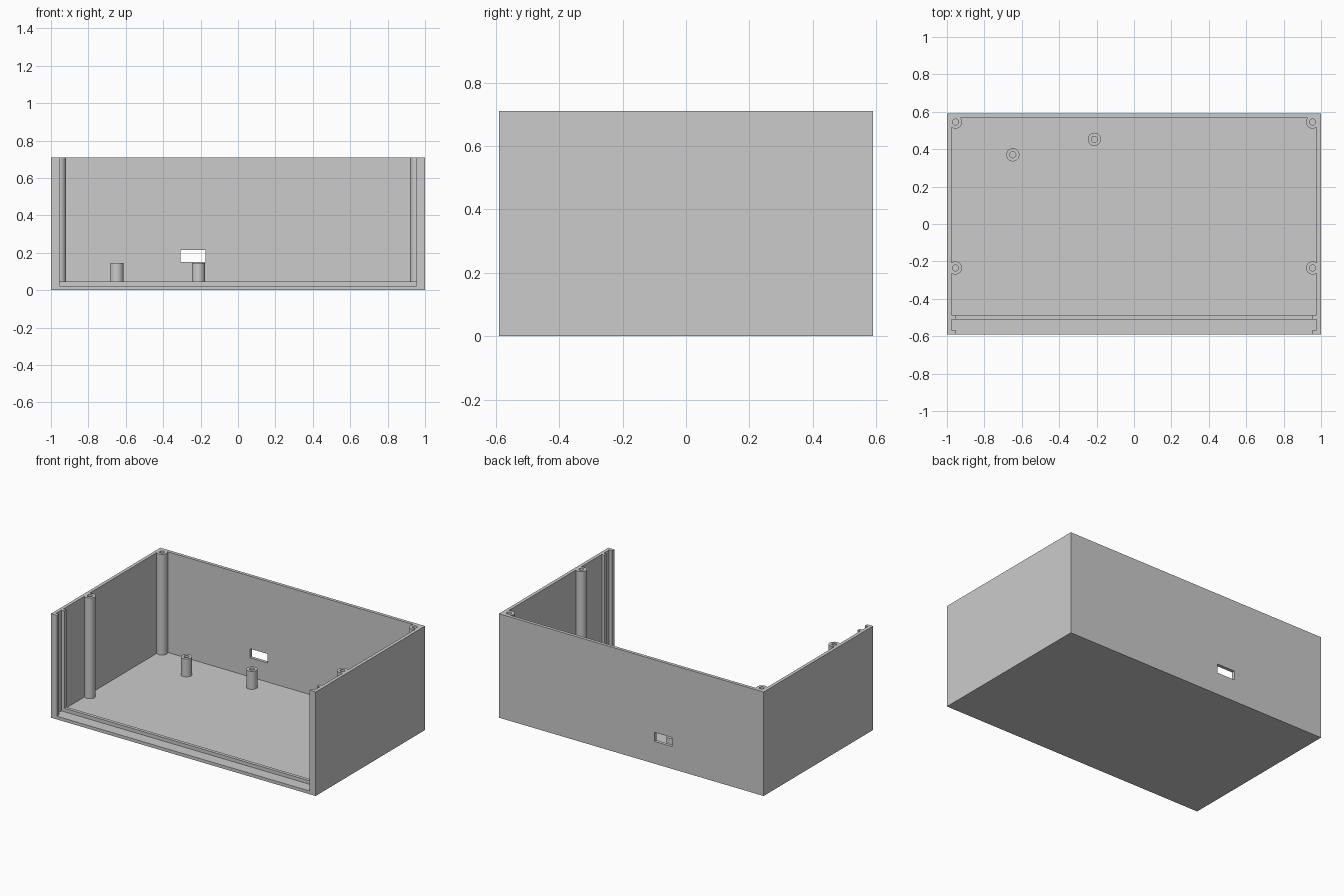
import bpy
from math import radians

default = bpy.data.objects.get("Cube")
if default:
    bpy.data.objects.remove(default, do_unlink=True)

HEIGHT, FLOOR, OVER = 0.71, 0.022, 0.85
POST_R, HOLE_R = 0.035, 0.016

grey = bpy.data.materials.new("plain grey")
colour = (0.6, 0.6, 0.6, 1)
grey.diffuse_color = colour
grey.use_nodes = True
grey.node_tree.nodes["Principled BSDF"].inputs["Base Color"].default_value = colour


def box(name, x, y, z):
    """Box from (min, max) ranges on each axis."""
    bpy.ops.mesh.primitive_cube_add(
        size=1, location=[(a + b) / 2 for a, b in (x, y, z)])
    ob = bpy.context.object
    ob.name = name
    ob.scale = [b - a for a, b in (x, y, z)]
    bpy.ops.object.transform_apply(location=True, rotation=False, scale=True)
    ob.data.materials.append(grey)
    return ob


def rod(name, xy, radius, bottom, top):
    """Upright cylinder."""
    bpy.ops.mesh.primitive_cylinder_add(
        vertices=40, radius=radius, depth=top - bottom,
        location=(*xy, (bottom + top) / 2))
    ob = bpy.context.object
    ob.name = name
    bpy.ops.object.transform_apply(location=True, rotation=False, scale=False)
    ob.data.materials.append(grey)
    return ob


def combine(target, tool, operation):
    """Apply a boolean and discard the tool."""
    mod = target.modifiers.new(tool.name, "BOOLEAN")
    mod.object, mod.operation, mod.solver = tool, operation, "EXACT"
    bpy.ops.object.select_all(action="DESELECT")
    bpy.context.view_layer.objects.active = target
    target.select_set(True)
    bpy.ops.object.modifier_apply(modifier=mod.name)
    bpy.data.objects.remove(tool, do_unlink=True)


def cut(target, *ranges):
    combine(target, box("cutter", *ranges), "DIFFERENCE")


def smooth(ob):
    bpy.ops.object.select_all(action="DESELECT")
    bpy.context.view_layer.objects.active = ob
    ob.select_set(True)
    bpy.ops.object.shade_smooth_by_angle(angle=radians(30))


# Enclosure: main cavity, open front and panel groove
case = box("enclosure", (-1, 1), (-0.59, 0.59), (0, OVER))
inner, mouth = (-0.977, 0.977), (-0.955, 0.955)
cut(case, inner, (-0.487, 0.568), (FLOOR, 1))
cut(case, mouth, (-1, -0.48), (0.046, 1))
cut(case, inner, (-0.567, -0.51), (FLOOR, 1))
cut(case, mouth, (-1, -0.55), (FLOOR, 1))

# Connector window in the back wall
cut(case, (-0.307, -0.174), (0.5, 0.7), (0.152, 0.214))

# Lid screw posts along the side walls
posts = [(side * 0.955, y) for side in (-1, 1) for y in (0.545, -0.235)]
for spot in posts:
    combine(case, rod("post", spot, POST_R, 0.01, OVER - 0.02), "UNION")
for spot in posts:
    combine(case, rod("hole", spot, HOLE_R, FLOOR + 0.005, 1), "DIFFERENCE")

# Trim walls and posts to one rim height
cut(case, (-2, 2), (-2, 2), (HEIGHT, 2))
smooth(case)

# Board standoffs on the floor
for i, spot in enumerate([(-0.648, 0.37), (-0.212, 0.453)], 1):
    standoff = rod(f"standoff_{i}", spot, POST_R, 0.01, 0.145)
    combine(standoff, rod("hole", spot, HOLE_R, FLOOR + 0.005, 1), "DIFFERENCE")
    smooth(standoff)
